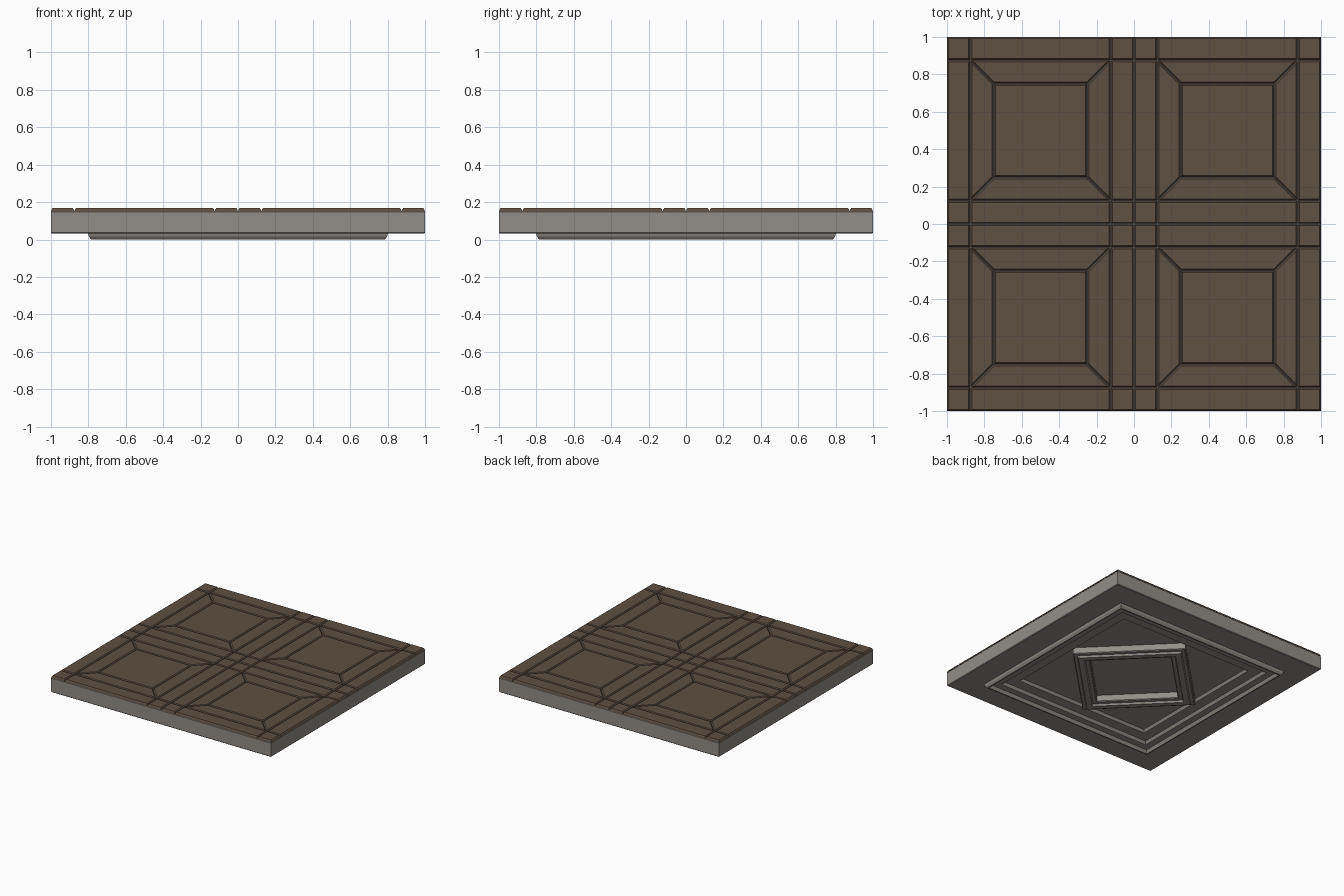
import bpy, math
from mathutils import Vector

if "Cube" in bpy.data.objects:
    bpy.data.objects.remove(bpy.data.objects["Cube"])


def material(name, rgb):
    m = bpy.data.materials.new(name)
    m.diffuse_color = (*rgb, 1)
    m.use_nodes = True
    m.node_tree.nodes["Principled BSDF"].inputs["Base Color"].default_value = m.diffuse_color
    return m


stone = material("grey stone", (0.29, 0.27, 0.245))
brown = material("brown tile", (0.115, 0.08, 0.053))


def add_mesh(name, verts, faces, mat):
    me = bpy.data.meshes.new(name)
    me.from_pydata(verts, [], faces)
    me.materials.append(mat)
    ob = bpy.data.objects.new(name, me)
    bpy.context.collection.objects.link(ob)
    return ob


def inset(poly, d):
    """Move every edge of a convex counter-clockwise polygon inward by d."""
    out = []
    for i, p in enumerate(poly):
        p = Vector(p)
        a = (p - Vector(poly[i - 1])).normalized()
        b = (Vector(poly[(i + 1) % len(poly)]) - p).normalized()
        n1, n2 = Vector((-a.y, a.x)), Vector((-b.y, b.x))
        out.append(p + (n1 + n2) * d / (1 + n1.dot(n2)))
    return out


def square_rings(name, profile, turn, mat, cap_start=False, cap_end=False, closed=False):
    """Sweep an (half width, z) profile round a square."""
    verts, faces = [], []
    for r, z in profile:
        for k in range(4):
            a = turn + math.pi / 4 + k * math.pi / 2
            verts.append((r * math.sqrt(2) * math.cos(a), r * math.sqrt(2) * math.sin(a), z))
    n = len(profile)
    for i in range(n if closed else n - 1):
        j = (i + 1) % n
        for k in range(4):
            l = (k + 1) % 4
            faces.append((i * 4 + k, j * 4 + k, j * 4 + l, i * 4 + l))
    if cap_start:
        faces.append((0, 1, 2, 3))
    if cap_end:
        e = (n - 1) * 4
        faces.append((e + 3, e + 2, e + 1, e))
    return add_mesh(name, verts, faces, mat)


# slab with a raised foot rim and a recess stepping up underneath
square_rings("slab", [
    (0.995, 0.152), (1.0, 0.147), (1.0, 0.037), (0.995, 0.032), (0.802, 0.032),
    (0.797, 0.015), (0.785, 0.0), (0.775, 0.0), (0.762, 0.025),
    (0.708, 0.025), (0.695, 0.048), (0.61, 0.048), (0.598, 0.07)],
    0, stone, cap_start=True, cap_end=True)

# stepped diamond frame inside the recess
square_rings("diamond_frame", [
    (0.425, 0.072), (0.425, 0.022), (0.418, 0.016), (0.395, 0.016), (0.388, 0.0),
    (0.345, 0.0), (0.338, 0.016), (0.312, 0.016), (0.305, 0.022), (0.305, 0.072)],
    math.pi / 4, stone, closed=True)

# tiles of one quadrant, in 0..1 coordinates
lines = [0, 0.125, 0.875, 1]
tiles = []
for i in range(3):
    for j in range(3):
        if (i, j) != (1, 1):
            x0, x1, y0, y1 = lines[i], lines[i + 1], lines[j], lines[j + 1]
            tiles.append([(x0, y0), (x1, y0), (x1, y1), (x0, y1)])
outer = [(0.125, 0.125), (0.875, 0.125), (0.875, 0.875), (0.125, 0.875)]
inner = [(0.25, 0.25), (0.75, 0.25), (0.75, 0.75), (0.25, 0.75)]
tiles.append(inner)
for k in range(4):
    l = (k + 1) % 4
    tiles.append([outer[k], outer[l], inner[l], inner[k]])

# bevelled tiles on all four quadrants
verts, faces = [], []
for ox in (-1, 0):
    for oy in (-1, 0):
        for t in tiles:
            poly = [(x + ox, y + oy) for x, y in t]
            n, s = len(poly), len(verts)
            layers = [(0.001, 0.150), (0.003, 0.160), (0.009, 0.168)]
            for d, z in layers:
                verts += [(p.x, p.y, z) for p in inset(poly, d)]
            for h in range(len(layers) - 1):
                for k in range(n):
                    l = (k + 1) % n
                    a = s + h * n
                    faces.append((a + k, a + l, a + n + l, a + n + k))
            e = s + (len(layers) - 1) * n
            faces.append(tuple(range(e, e + n)))
add_mesh("top_tiles", verts, faces, brown)
